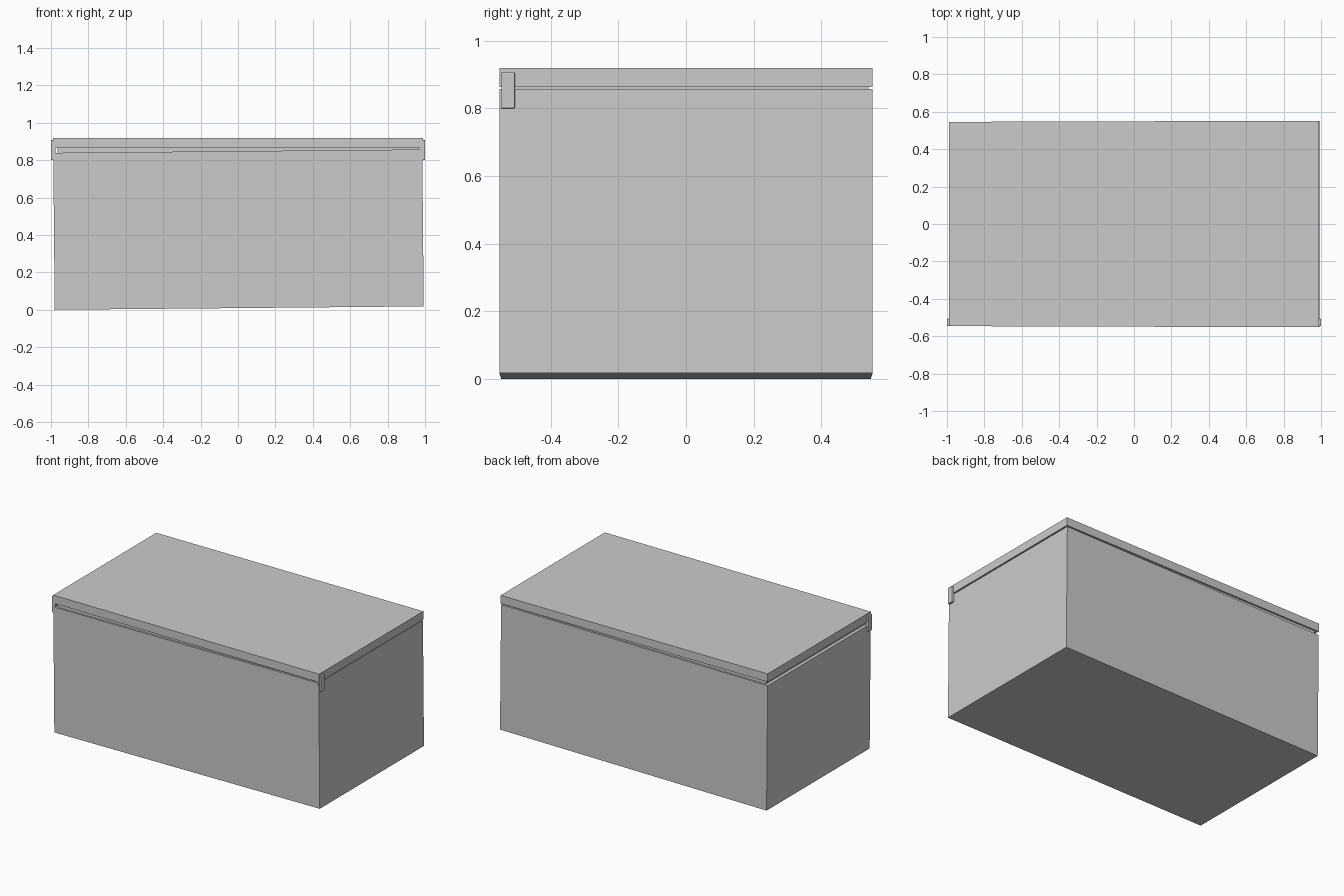
import bpy, bmesh
from math import atan2, sin, cos

if "Cube" in bpy.data.objects:
    bpy.data.objects.remove(bpy.data.objects["Cube"])

TILT = atan2(0.018, 1.973)   # body leans very slightly, right end higher


def tapered_box(name, x0, x1, y_left, y_right, z0, z1, tilt=0.0):
    """Box whose depth differs slightly between its left and right ends."""
    bm = bmesh.new()
    bmesh.ops.create_cube(bm, size=2)
    for v in bm.verts:
        right = v.co.x > 0
        x = x1 if right else x0
        y = (y_right if right else y_left) * v.co.y
        z = z1 if v.co.z > 0 else z0
        # rotate about the lower left edge
        dx, dz = x - x0, z - z0
        v.co = (x0 + dx * cos(tilt) - dz * sin(tilt), y,
                z0 + dx * sin(tilt) + dz * cos(tilt))
    me = bpy.data.meshes.new(name)
    bm.to_mesh(me)
    bm.free()
    ob = bpy.data.objects.new(name, me)
    bpy.context.collection.objects.link(ob)
    return ob


# Main chest body
tapered_box("chest_body", -0.98, 0.993, 0.546, 0.552, 0.0, 0.839, TILT)

# Recessed seal between body and lid
tapered_box("lid_seal", -0.966, 0.968, 0.534, 0.539, 0.82, 0.875)

# Flat lid
tapered_box("lid", -0.988, 0.988, 0.546, 0.552, 0.864, 0.919)

# Side clips at the front corners, with softened edges
for side, name in ((-1, "left_clip"), (1, "right_clip")):
    x0, x1 = sorted((side * 0.975, side * 1.0))
    clip = tapered_box(name, x0, x1, 0.02, 0.02, 0.80, 0.907)
    clip.location.y = -0.526
    bevel = clip.modifiers.new("soft_edges", 'BEVEL')
    bevel.width = 0.003
    bevel.segments = 2
